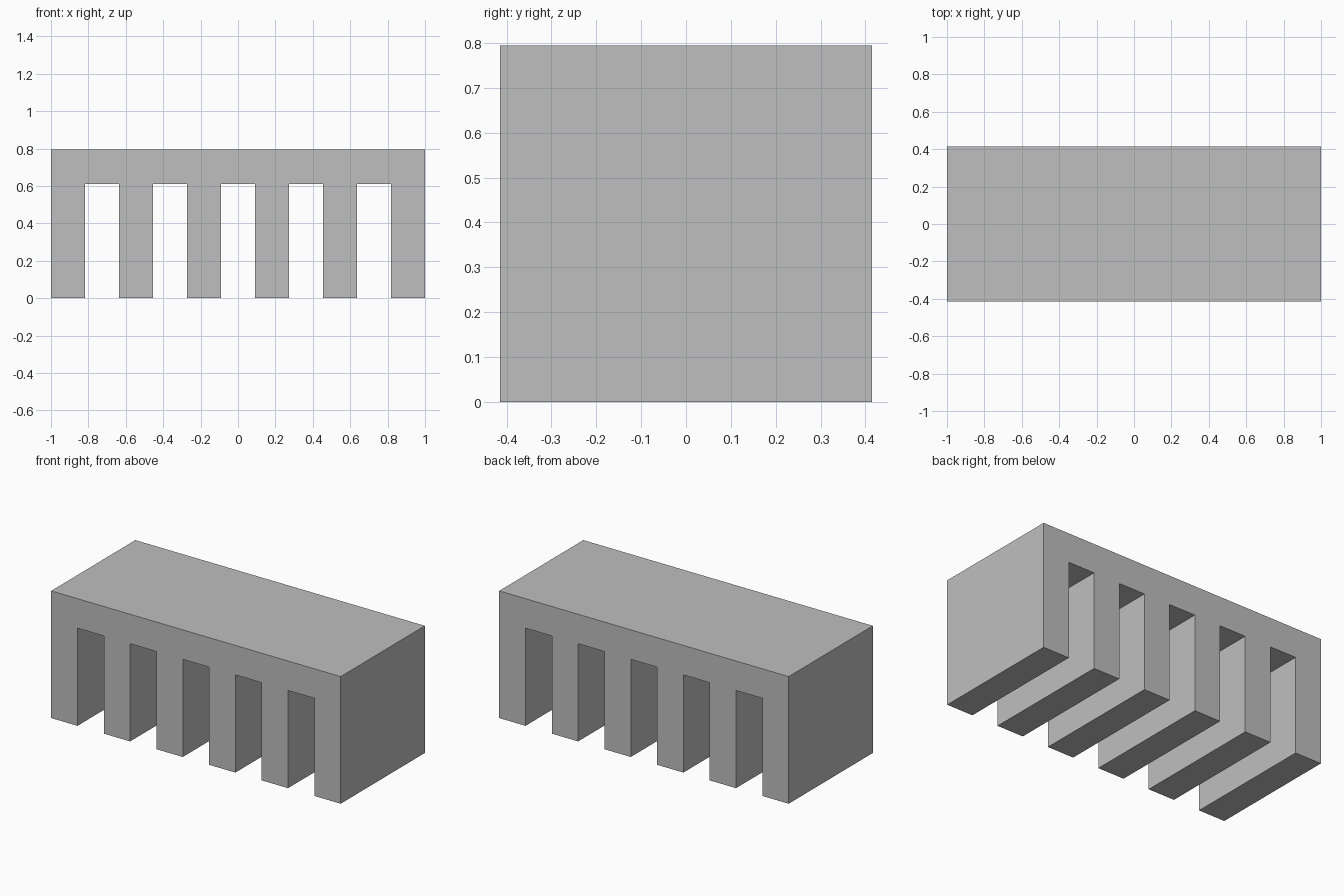
import bpy
import bmesh

# Remove the default cube
cube = bpy.data.objects.get("Cube")
if cube:
    bpy.data.objects.remove(cube, do_unlink=True)

LEGS = 6
DEPTH = 0.83
HEIGHT = 0.794
SLAB_BOTTOM = 0.61
WIDTH = 2 / (2 * LEGS - 1)  # legs and gaps are equally wide

# Plain grey
grey = bpy.data.materials.new("grey")
grey.use_nodes = True
colour = (0.52, 0.52, 0.52, 1)
grey.diffuse_color = colour
grey.node_tree.nodes["Principled BSDF"].inputs["Base Color"].default_value = colour

# Comb profile: the slab's top edge, then legs and gaps from left to right
profile = [(1, HEIGHT), (-1, HEIGHT)]
for i in range(LEGS):
    x0 = -1 + 2 * i * WIDTH
    x1 = x0 + WIDTH
    if i > 0:
        profile.append((x0, SLAB_BOTTOM))
    profile += [(x0, 0), (x1, 0)]
    if i < LEGS - 1:
        profile.append((x1, SLAB_BOTTOM))

# Extrude the profile from front to back
bm = bmesh.new()
front = bm.faces.new([bm.verts.new((x, -DEPTH / 2, z)) for x, z in profile])
result = bmesh.ops.extrude_face_region(bm, geom=[front], use_keep_orig=True)
back_verts = [g for g in result["geom"] if isinstance(g, bmesh.types.BMVert)]
bmesh.ops.translate(bm, verts=back_verts, vec=(0, DEPTH, 0))
bmesh.ops.recalc_face_normals(bm, faces=bm.faces)

mesh = bpy.data.meshes.new("slotted_block")
bm.to_mesh(mesh)
bm.free()
mesh.materials.append(grey)
block = bpy.data.objects.new("slotted_block", mesh)
bpy.context.collection.objects.link(block)
